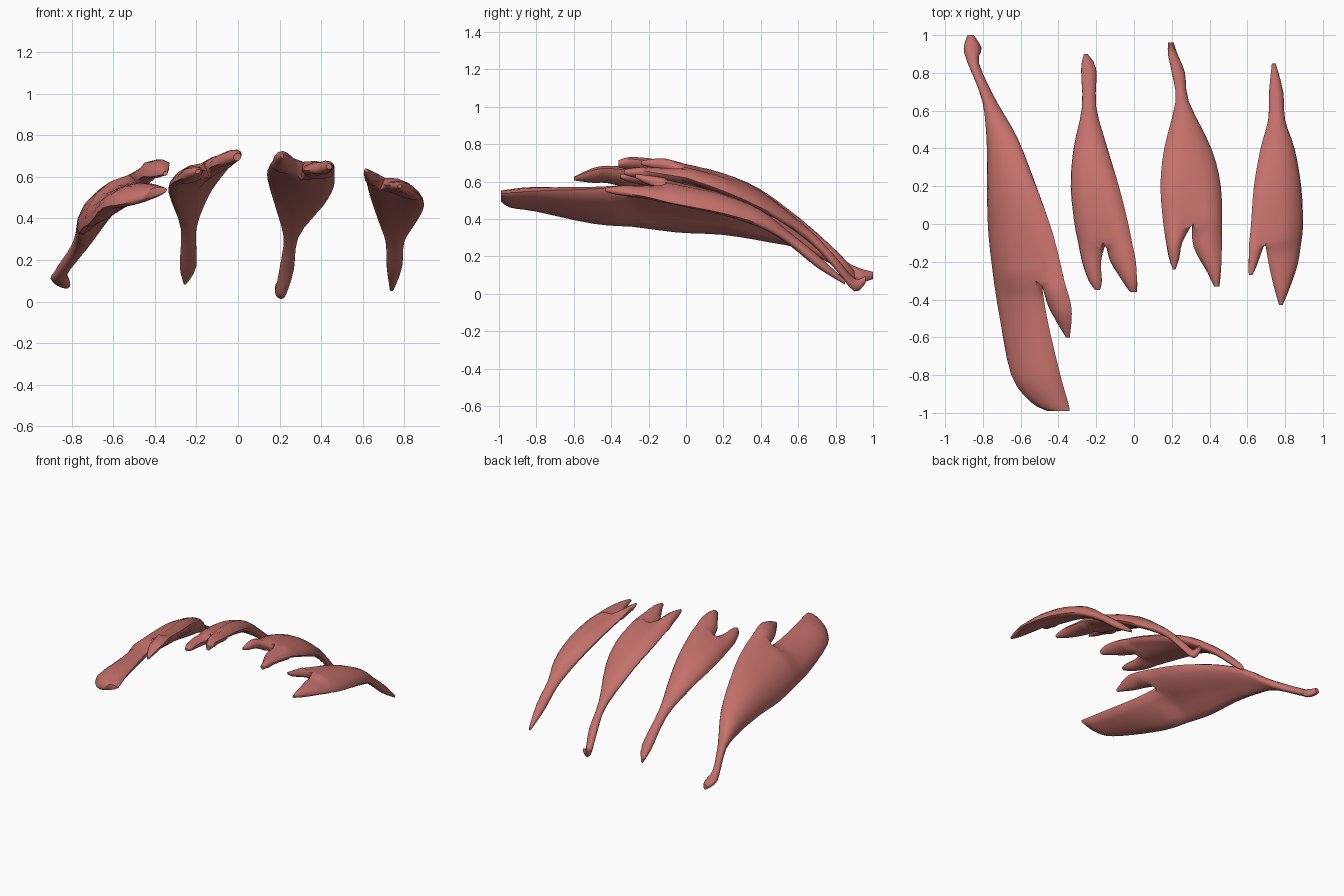
import bpy, bmesh, math
from mathutils import Vector

red = bpy.data.materials.new("muscle red")
red.diffuse_color = (0.56, 0.165, 0.145, 1)
SIDES, STEPS = 16, 3


def smooth(st):
    """Catmull-Rom interpolation between stations."""
    out = []
    for i in range(len(st) - 1):
        a, b, c, d = st[max(i - 1, 0)], st[i], st[i + 1], st[min(i + 2, len(st) - 1)]
        for k in range(STEPS):
            t = k / STEPS
            out.append([0.5 * (2 * q + (r - p) * t + (2 * p - 5 * q + 4 * r - s) * t * t
                               + (3 * q - p - 3 * r + s) * t ** 3)
                        for p, q, r, s in zip(a, b, c, d)])
    return out + [list(st[-1])]


def section(bm, station, arch, n, start=0.0, groove=0.0, where=0.0):
    """Arched oval ring; station = y, left x, z, right x, z, half thickness."""
    y, xl, zl, xr, zr, th = station
    mid = Vector(((xl + xr) / 2, y, (zl + zr) / 2))
    half = Vector(((xr - xl) / 2, 0, (zr - zl) / 2))
    up = Vector((-half.z, 0, half.x)).normalized()
    ring = []
    for k in range(n):
        a = start + 2 * math.pi * k / n
        lift = th * math.sin(a) + arch * half.length * math.sin(a) ** 2
        lift -= groove * math.exp(-((math.cos(a) - where) / 0.35) ** 2)
        ring.append(bm.verts.new(mid + half * math.cos(a) + up * lift))
    return ring


def skin(bm, rings):
    for r, s in zip(rings, rings[1:]):
        for k in range(len(r)):
            n = (k + 1) % len(r)
            bm.faces.new((r[k], r[n], s[n], s[k]))


def muscle(name, body, u, left, right, arch, groove=0.03):
    """Tendon and belly; the last belly ring divides at vertex u into two heads."""
    bm = bmesh.new()
    where = math.cos(2 * math.pi * u / SIDES)
    sts = smooth(body)
    y0, y1 = 0.4, body[-1][0]
    rings = [section(bm, s, arch, SIDES, 0, groove * max(0, (y0 - s[0]) / (y0 - y1)), where)
             for s in sts]
    skin(bm, rings)
    bm.faces.new(rings[0])
    last = rings[-1]
    crotch = bm.verts.new((last[u].co + last[SIDES - u].co) / 2)
    y, xl, zl, xr, zr, th = body[-1]
    xm, zm = crotch.co.x, crotch.co.z
    # Each head starts on its share of the ring plus the shared crotch point
    heads = ((left, [crotch] + last[u:SIDES - u + 1], 0.0, (y, xl, zl, xm, zm, th)),
             (right, [crotch] + last[SIDES - u:] + last[:u + 1], -math.pi, (y, xm, zm, xr, zr, th)))
    for stations, first, start, base in heads:
        rs = [section(bm, s, arch * 0.5, len(first), start)
              for s in smooth([base] + stations)[1:]]
        skin(bm, [first] + rs)
        bm.faces.new(rs[-1])
    bmesh.ops.recalc_face_normals(bm, faces=bm.faces)
    me = bpy.data.meshes.new(name)
    bm.to_mesh(me)
    bm.free()
    me.materials.append(red)
    ob = bpy.data.objects.new(name, me)
    bpy.context.collection.objects.link(ob)
    bpy.ops.object.select_all(action='DESELECT')
    bpy.context.view_layer.objects.active = ob
    ob.select_set(True)
    bpy.ops.object.shade_smooth_by_angle(angle=math.radians(50))


# Large outer muscle with a long broad head
muscle("outer_muscle",
       [(1.0, -0.88, 0.10, -0.85, 0.09, 0.02), (0.93, -0.90, 0.12, -0.81, 0.07, 0.03),
        (0.85, -0.88, 0.14, -0.82, 0.14, 0.03), (0.65, -0.80, 0.24, -0.73, 0.27, 0.035),
        (0.45, -0.77, 0.28, -0.62, 0.43, 0.05), (0.2, -0.77, 0.32, -0.52, 0.54, 0.06),
        (-0.05, -0.765, 0.33, -0.43, 0.61, 0.06), (-0.3, -0.74, 0.36, -0.37, 0.66, 0.05)],
       3,
       [(-0.5, -0.71, 0.38, -0.46, 0.56, 0.05), (-0.8, -0.65, 0.45, -0.39, 0.55, 0.045),
        (-0.94, -0.55, 0.47, -0.35, 0.54, 0.035), (-0.99, -0.46, 0.50, -0.34, 0.54, 0.02)],
       [(-0.42, -0.46, 0.60, -0.335, 0.67, 0.035), (-0.5, -0.42, 0.60, -0.33, 0.66, 0.03),
        (-0.6, -0.36, 0.61, -0.34, 0.62, 0.01)], 0.2, 0.03)

# Second muscle
muscle("second_muscle",
       [(0.9, -0.265, 0.10, -0.245, 0.10, 0.02), (0.82, -0.28, 0.17, -0.20, 0.18, 0.035),
        (0.62, -0.275, 0.35, -0.20, 0.36, 0.035), (0.4, -0.32, 0.48, -0.14, 0.52, 0.045),
        (0.2, -0.335, 0.54, -0.08, 0.61, 0.05), (0.0, -0.315, 0.57, -0.03, 0.67, 0.045),
        (-0.1, -0.295, 0.58, -0.01, 0.69, 0.04)],
       4,
       [(-0.2, -0.275, 0.59, -0.175, 0.63, 0.035), (-0.3, -0.24, 0.61, -0.17, 0.63, 0.025),
        (-0.35, -0.205, 0.62, -0.18, 0.63, 0.01)],
       [(-0.2, -0.125, 0.65, 0.01, 0.71, 0.035), (-0.3, -0.06, 0.67, 0.015, 0.72, 0.03),
        (-0.36, -0.015, 0.68, 0.01, 0.71, 0.018)], 0.12, 0.025)

# Third muscle
muscle("third_muscle",
       [(0.96, 0.18, 0.08, 0.21, 0.07, 0.02), (0.9, 0.18, 0.04, 0.23, 0.05, 0.035),
        (0.8, 0.20, 0.16, 0.27, 0.16, 0.035), (0.65, 0.22, 0.31, 0.29, 0.32, 0.035),
        (0.4, 0.16, 0.52, 0.41, 0.46, 0.045), (0.2, 0.14, 0.61, 0.46, 0.55, 0.05),
        (0.0, 0.155, 0.66, 0.465, 0.62, 0.045)],
       4,
       [(-0.1, 0.17, 0.68, 0.255, 0.69, 0.035), (-0.18, 0.185, 0.69, 0.24, 0.70, 0.025),
        (-0.24, 0.205, 0.70, 0.22, 0.70, 0.01)],
       [(-0.12, 0.315, 0.63, 0.465, 0.64, 0.035), (-0.25, 0.385, 0.63, 0.46, 0.66, 0.03),
        (-0.33, 0.43, 0.64, 0.447, 0.66, 0.015)], 0.08, 0.025)

# Inner small muscle
muscle("inner_muscle",
       [(0.85, 0.73, 0.06, 0.75, 0.06, 0.012), (0.7, 0.715, 0.17, 0.79, 0.17, 0.035),
        (0.55, 0.71, 0.29, 0.80, 0.29, 0.035), (0.4, 0.67, 0.41, 0.85, 0.37, 0.045),
        (0.2, 0.635, 0.51, 0.885, 0.43, 0.045), (0.0, 0.62, 0.57, 0.895, 0.47, 0.04),
        (-0.1, 0.61, 0.60, 0.885, 0.49, 0.035)],
       5,
       [(-0.17, 0.61, 0.62, 0.665, 0.58, 0.025), (-0.23, 0.61, 0.63, 0.64, 0.60, 0.02),
        (-0.27, 0.612, 0.64, 0.622, 0.62, 0.008)],
       [(-0.22, 0.715, 0.56, 0.865, 0.52, 0.03), (-0.35, 0.745, 0.56, 0.82, 0.54, 0.025),
        (-0.43, 0.77, 0.56, 0.785, 0.55, 0.01)], 0.15, 0.02)
